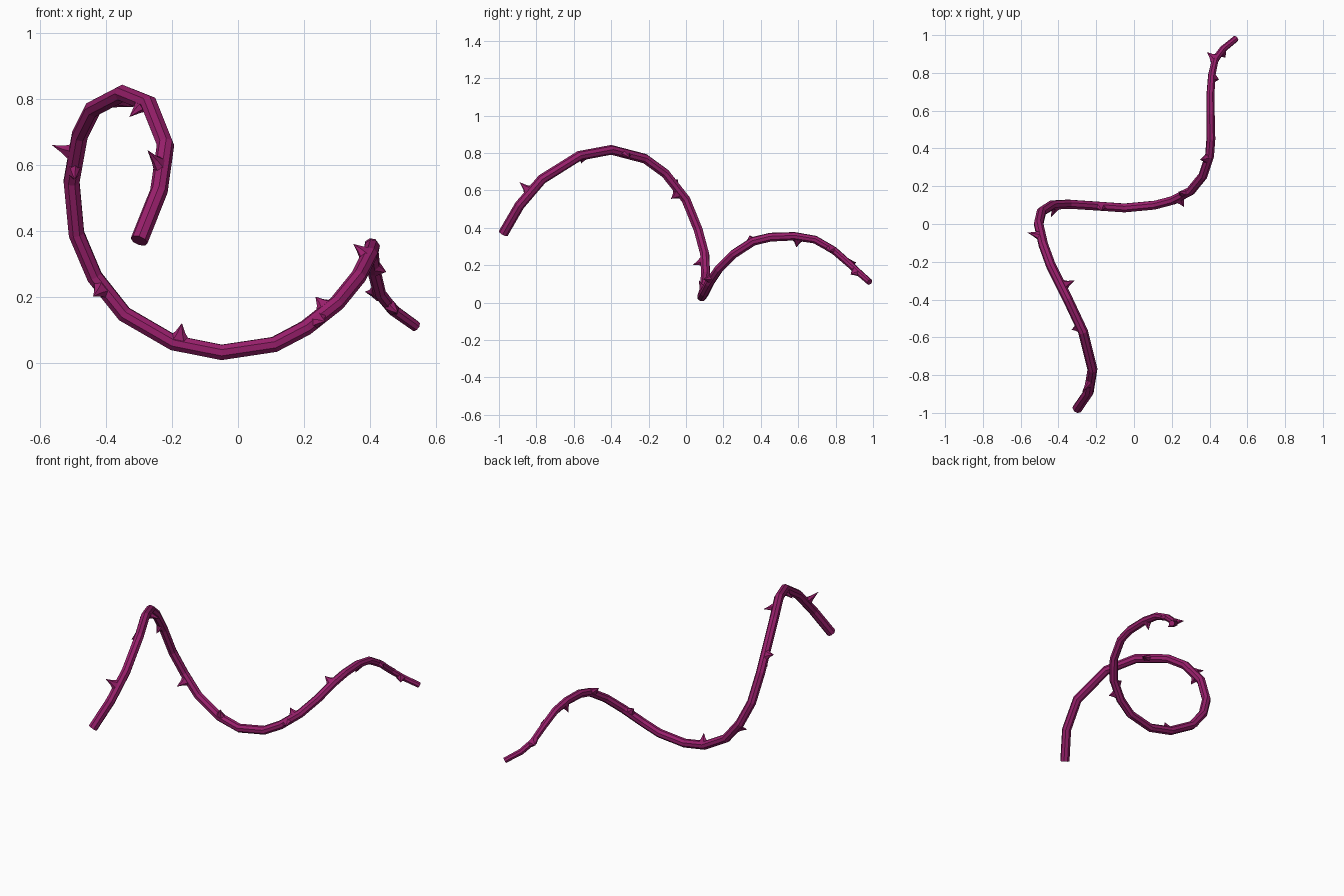
import bpy, bmesh, math
from mathutils import Vector

if "Cube" in bpy.data.objects:
    bpy.data.objects.remove(bpy.data.objects["Cube"])

mat = bpy.data.materials.new("vine_purple")
mat.diffuse_color = (0.32, 0.014, 0.15, 1)
mat.use_nodes = True
mat.node_tree.nodes["Principled BSDF"].inputs["Base Color"].default_value = mat.diffuse_color

# Centre line of the vine, thick end first
PATH = [Vector(p) for p in (
    (-.30, -.977, .37), (-.24, -.89, .52), (-.22, -.77, .66), (-.27, -.57, .785),
    (-.35, -.40, .817), (-.44, -.22, .77), (-.48, -.11, .69), (-.505, 0, .55),
    (-.49, .065, .39), (-.435, .10, .26), (-.345, .105, .147), (-.195, .095, .06),
    (-.05, .085, .031), (.11, .10, .055), (.205, .125, .105), (.30, .175, .18),
    (.365, .255, .26), (.40, .36, .328), (.407, .45, .35), (.405, .58, .355),
    (.405, .69, .337), (.412, .79, .28), (.43, .87, .21), (.47, .925, .16),
    (.54, .982, .11))]
# Thorn tips
TIPS = [Vector(p) for p in (
    (-.275, -.89, .645), (-.33, -.56, .745), (-.315, -.30, .775), (-.565, -.045, .66),
    (-.495, -.08, .555), (-.44, .035, .20), (-.17, .07, .12), (.265, .09, .125),
    (.235, .17, .20), (.35, .34, .36), (.385, .59, .295), (.45, .765, .275),
    (.385, .91, .215), (.485, .88, .15))]
SIDES = 8


def finish(name, bm):
    bmesh.ops.recalc_face_normals(bm, faces=bm.faces)
    me = bpy.data.meshes.new(name)
    bm.to_mesh(me)
    bm.free()
    me.materials.append(mat)
    ob = bpy.data.objects.new(name, me)
    bpy.context.collection.objects.link(ob)


def ring(bm, c, u, v, n):
    return [bm.verts.new(c + u * math.cos(a) + v * math.sin(a))
            for a in (2 * math.pi * i / n for i in range(n))]


def bridge(bm, a, b):
    n = len(a)
    for i in range(n):
        bm.faces.new((a[i], a[(i + 1) % n], b[(i + 1) % n], b[i]))


def radius(t):
    return 0.027 - 0.004 * t - 0.006 * max(0, (t - 0.75) / 0.25)


# Vine stem: faceted tube swept along the path
bm = bmesh.new()
last = len(PATH) - 1
u = Vector((1, 0, 0))
prev = None
for i, p in enumerate(PATH):
    t = (PATH[min(i + 1, last)] - PATH[max(i - 1, 0)]).normalized()
    u = (u - t * u.dot(t)).normalized()
    v = t.cross(u)
    r = radius(i / last)
    cur = ring(bm, p, u * r, v * r, SIDES)
    if prev:
        bridge(bm, prev, cur)
    else:
        bm.faces.new(cur)
    prev = cur
bm.faces.new(prev)
finish("vine_stem", bm)

# Thorns: flared spikes rooted at the nearest point of the stem
for k, tip in enumerate(TIPS):
    best = None
    for i in range(last):
        a, d = PATH[i], PATH[i + 1] - PATH[i]
        s = max(0, min(1, (tip - a).dot(d) / d.length_squared))
        q = a + d * s
        if best is None or (tip - q).length < best[0]:
            best = ((tip - q).length, q, d.normalized(), radius((i + s) / last))
    dist, q, tan, r = best
    out = (tip - q).normalized()
    tan = (tan - out * tan.dot(out)).normalized()
    side = out.cross(tan)
    bm = bmesh.new()
    prev = None
    for h, w, b in ((r * .6, .034, .020), (r + (dist - r) * .3, .015, .011)):
        cur = ring(bm, q + out * h, tan * w, side * b, 6)
        if prev:
            bridge(bm, prev, cur)
        else:
            bm.faces.new(cur)
        prev = cur
    top = bm.verts.new(tip)
    for i in range(6):
        bm.faces.new((prev[i], prev[(i + 1) % 6], top))
    finish(f"thorn_{k + 1}", bm)
